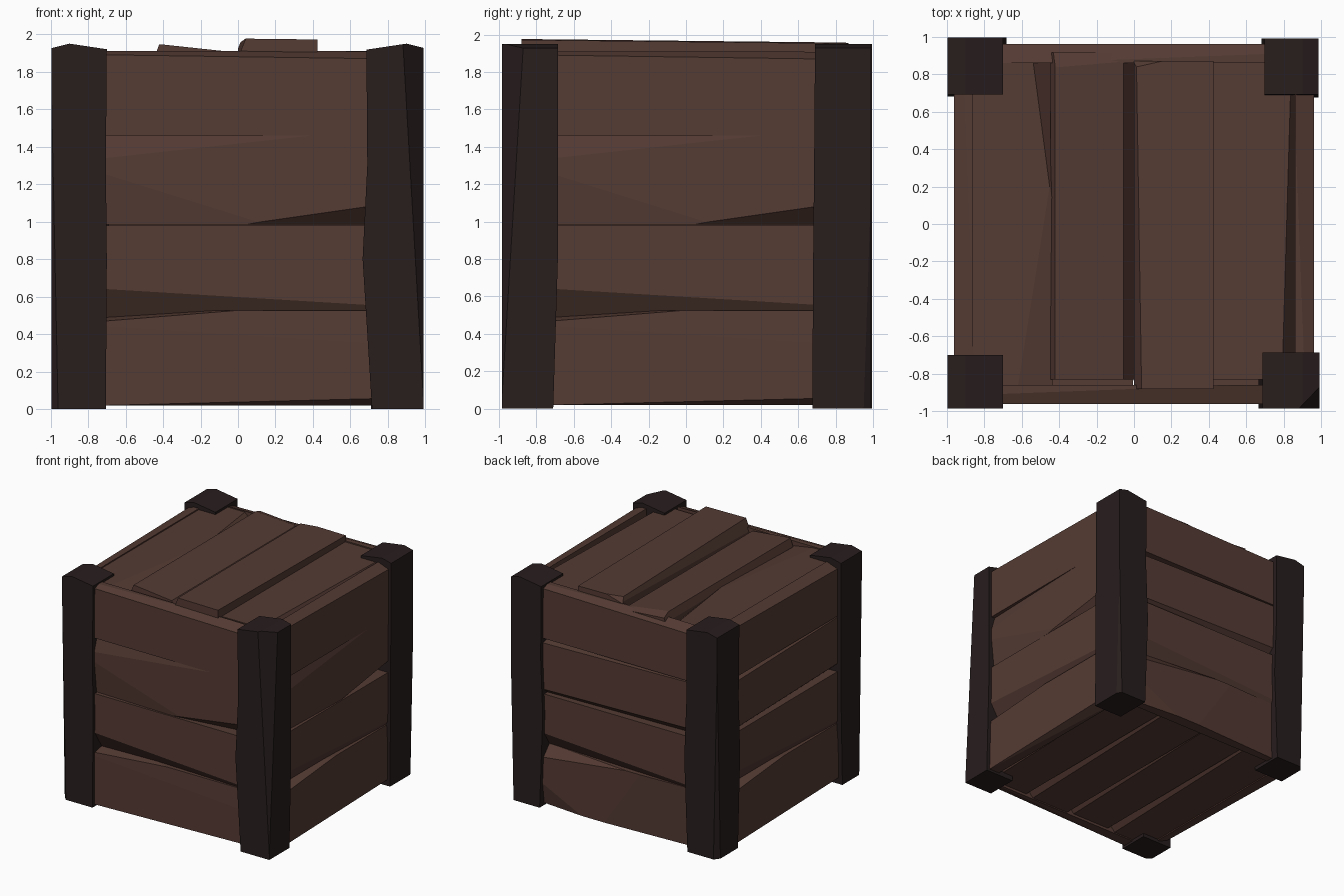
import bpy, bmesh
from mathutils import Vector, Matrix

if "Cube" in bpy.data.objects:
    bpy.data.objects.remove(bpy.data.objects["Cube"])


def material(name, rgb):
    m = bpy.data.materials.new(name)
    m.diffuse_color = (*rgb, 1)
    m.use_nodes = True
    m.node_tree.nodes["Principled BSDF"].inputs["Base Color"].default_value = m.diffuse_color
    return m


PLANK = material("plank brown", (0.089, 0.043, 0.033))
POST = material("dark post brown", (0.021, 0.0125, 0.0125))


def chop(bm, centre, cuts):
    # slice off the side of each three-point plane that faces away from the centre
    for a, b, c in cuts:
        a, b, c = Vector(a), Vector(b), Vector(c)
        n = (b - a).cross(c - a).normalized()
        if n.dot(Vector(centre) - a) > 0:
            n = -n
        geom = bm.verts[:] + bm.edges[:] + bm.faces[:]
        bmesh.ops.bisect_plane(bm, geom=geom, plane_co=a, plane_no=n, clear_outer=True)
        bmesh.ops.holes_fill(bm, edges=[e for e in bm.edges if e.is_boundary])


def finish(bm, name, mat):
    bmesh.ops.recalc_face_normals(bm, faces=bm.faces[:])
    me = bpy.data.meshes.new(name)
    bm.to_mesh(me)
    bm.free()
    me.materials.append(mat)
    bpy.context.collection.objects.link(bpy.data.objects.new(name, me))


def board(name, u, v, w, cuts, frame):
    # box in board space (u along, v across, w outward), then chopped
    bm = bmesh.new()
    bmesh.ops.create_cube(bm, size=1)
    centre = Vector([(r[0] + r[1]) / 2 for r in (u, v, w)])
    size = [r[1] - r[0] for r in (u, v, w)]
    for p in bm.verts:
        p.co = centre + Vector([p.co[i] * size[i] for i in range(3)])
    chop(bm, centre, cuts)
    bm.transform(frame)
    finish(bm, name, PLANK)


def axes(u, v, w):
    return Matrix((u, v, w)).transposed().to_4x4()


# side planks: (v range, cuts)
O, I = 0.96, 0.86
low = ((0.02, 0.525), [((-.7, .47, O), (0, .525, O), (-.7, .49, I)),
                       ((-.7, .44, O), (.7, .35, O), (.7, .525, .95)),
                       ((-.7, .02, O), (.7, .055, O), (.7, .03, .9))])
second = ((0.48, 0.98), [((-.7, .64, O), (.7, .555, O), (-.7, .50, .87))])
third = ((0.985, 1.465), [((.13, 1.0, O), (.69, 1.08, O), (.69, 1.0, .88)),
                          ((-.7, 1.34, O), (.4, 1.46, O), (-.7, 1.46, .925)),
                          ((-.7, 1.25, O), (.1, 1.0, O), (-.7, 1.0, .935))])
top = ((1.46, 1.91), [((-.7, 1.89, O), (.7, 1.87, O), (.7, 1.90, .88))])
# plainer third plank, and a low plank with broken corners
plain = ((0.98, 1.465), [((-.7, 1.02, O), (.7, 1.05, O), (.7, .98, .88)),
                         ((-.7, 1.42, O), (.7, 1.45, O), (.7, 1.465, .9))])
broken = ((0.02, 0.525), [((-.7, .43, O), (.1, .525, O), (-.7, .515, .89)),
                          ((-.1, .03, O), (.15, .40, O), (.7, .03, .925)),
                          ((-.7, .2, O), (-.35, .03, O), (-.7, .03, .93))])

front = axes((1, 0, 0), (0, 0, 1), (0, -1, 0))
panels = {"front": [low, second, third, top], "right": [low, second, third, top],
          "back": [broken, second, plain, top], "left": [low, second, plain, top]}
for k, (side, planks) in enumerate(panels.items()):
    turn = Matrix.Rotation(k * 1.5707963, 4, 'Z') @ front
    for i, (v, cuts) in enumerate(planks):
        board(f"{side}_plank_{i + 1}", (-.85, .85), v, (.86, O), cuts, turn)

# lid boards running front to back: (u range, v range, height, cuts)
lid = [((-.87, .88), (-.87, -.435), 1.90, [((.88, -.54, 1.90), (.2, -.45, 1.90), (.88, -.45, 1.82)),
                                            ((.2, -.45, 1.90), (-.87, -.62, 1.90), (-.87, -.44, 1.87))]),
       ((-.83, .915), (-.445, .01), 1.945, [((-.8, -.40, 1.945), (.8, -.40, 1.945), (0, -.055, 1.908)),
                                            ((-.8, -.42, 1.947), (.8, -.42, 1.947), (0, -.445, 1.88)),
                                            ((-.8, -.055, 1.908), (.8, -.055, 1.908), (0, .005, 1.82)),
                                            ((.915, -.44, 1.92), (.915, -.05, 1.89), (.85, -.2, 1.925))]),
       ((-.88, .87), (0, .425), 1.977, [((-.88, 0, 1.977), (-.88, .42, 1.972), (.87, .2, 1.955)),
                                        ((-.88, .04, 1.975), (.87, .02, 1.975), (0, 0, 1.90)),
                                        ((.84, .03, 1.96), (.87, .17, 1.96), (.87, .03, 1.92))]),
       ((-.83, .87), (.42, .86), 1.90, [((-.83, .79, 1.90), (.87, .84, 1.90), (0, .86, 1.83))])]
over = axes((0, 1, 0), (1, 0, 0), (0, 0, 1))
for i, (u, v, h, cuts) in enumerate(lid):
    board(f"lid_board_{i + 1}", u, v, (1.80, h), cuts, over)

# floor boards
under = axes((0, 1, 0), (1, 0, 0), (0, 0, -1))
for i in range(4):
    a = -.88 + i * .44
    d = -.03 - .012 * (i % 2)
    cuts = [((-.8, a + .37, d), (.8, a + .42, d), (0, a + .438, d - .05))]
    board(f"floor_board_{i + 1}", (-.88, .88), (a, a + .44), (-.12, d), cuts, under)

# corner posts: inner edges in x and y at four heights, plus extra chops
HEIGHTS = (0, .8, 1.3, 1.95)
posts = {
    "front_left_post": (-1, -1, (.705, .70, .705, .70), (.72, .70, .70, .70), (.995, .985)),
    "front_right_post": (1, -1, (.715, .665, .69, .685), (.71, .685, .685, .685), (.99, .985)),
    "back_right_post": (1, 1, (.71, .68, .70, .695), (.675, .68, .685, .69), (.985, .99)),
    "back_left_post": (-1, 1, (.71, .68, .70, .70), (.71, .68, .70, .69), (.995, .995)),
}
for name, (sx, sy, ix, iy, (ox, oy)) in posts.items():
    bm = bmesh.new()
    rings = [[bm.verts.new((sx * x, sy * y, z)) for x, y in ((a, b), (ox, b), (ox, oy), (a, oy))]
             for z, a, b in zip(HEIGHTS, ix, iy)]
    for r, s in zip(rings, rings[1:]):
        for j in range(4):
            bm.faces.new((r[j], r[j - 1], s[j - 1], s[j]))
    bm.faces.new(rings[0])
    bm.faces.new(rings[-1])
    # sloped top
    cuts = [((sx * .9, 0, 1.95), (sx * .9, 1, 1.95), (sx * .7, 0, 1.92)),
            ((sx * .9, 0, 1.95), (sx * .9, 1, 1.95), (sx, 0, 1.925))]
    # long chamfer down the outer corner
    if name == "front_right_post":
        cuts.append(((sx * .88, sy * oy, 1.95), (sx * .975, sy * oy, .3), (sx * ox, sy * .87, 1.94)))
    else:
        cuts.append(((sx * .96, sy * oy, .0), (sx * .985, sy * oy, 1.2), (sx * ox, sy * .95, .0)))
    chop(bm, (sx * .85, sy * .85, 1), cuts)
    finish(bm, name, POST)
